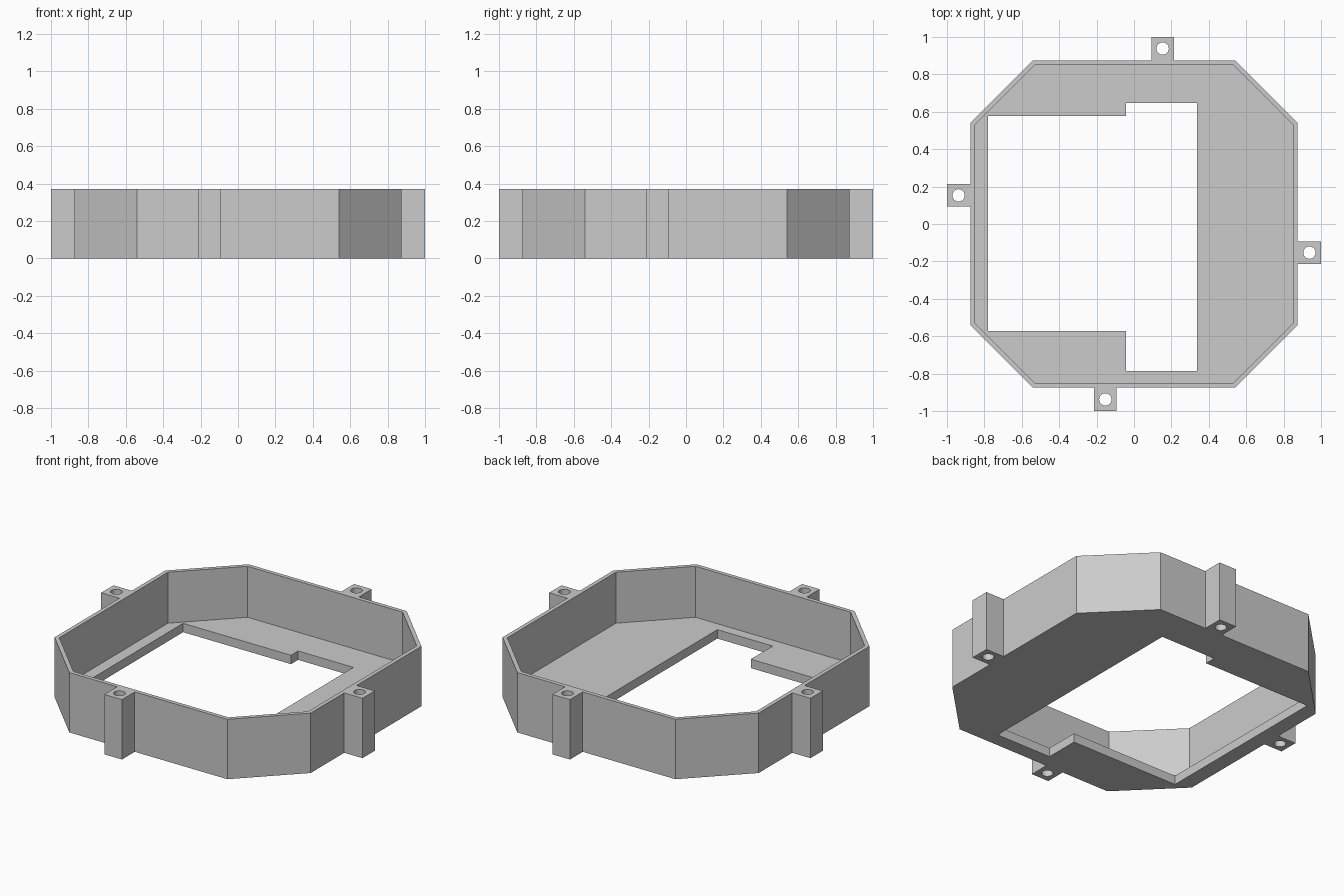
import bpy
import bmesh
from math import cos, sin, tau, pi
from mathutils import Matrix

cube = bpy.data.objects.get("Cube")
if cube:
    bpy.data.objects.remove(cube, do_unlink=True)

HEIGHT = 0.37
FLOOR = 0.055
OUTER, OUTER_CORNER = 0.875, 0.54
INNER, INNER_CORNER = 0.85, 0.53

grey = bpy.data.materials.new("light grey")
grey.use_nodes = True
grey.diffuse_color = (0.6, 0.6, 0.6, 1)
grey.node_tree.nodes["Principled BSDF"].inputs["Base Color"].default_value = (0.6, 0.6, 0.6, 1)


def prism(name, outline, bottom, top):
    """Extrude a flat outline between two heights."""
    bm = bmesh.new()
    base = bm.faces.new([bm.verts.new((x, y, bottom)) for x, y in outline])
    grown = bmesh.ops.extrude_face_region(bm, geom=[base])["geom"]
    verts = [v for v in grown if isinstance(v, bmesh.types.BMVert)]
    bmesh.ops.translate(bm, verts=verts, vec=(0, 0, top - bottom))
    bmesh.ops.recalc_face_normals(bm, faces=bm.faces)
    mesh = bpy.data.meshes.new(name)
    bm.to_mesh(mesh)
    bm.free()
    mesh.materials.append(grey)
    obj = bpy.data.objects.new(name, mesh)
    bpy.context.collection.objects.link(obj)
    return obj


def cut(obj, cutter):
    """Subtract a cutter, then discard it."""
    mod = obj.modifiers.new("cut", "BOOLEAN")
    mod.operation = "DIFFERENCE"
    mod.solver = "EXACT"
    mod.object = cutter
    bpy.context.view_layer.objects.active = obj
    bpy.ops.object.modifier_apply(modifier=mod.name)
    bpy.data.objects.remove(cutter, do_unlink=True)


def octagon(side, corner):
    quarter = [(side, -corner), (side, corner)]
    points = []
    for _ in range(4):
        points += quarter
        quarter = [(-y, x) for x, y in quarter]
    return points


# Eight-sided tray with a thin wall and floor
tray = prism("tray", octagon(OUTER, OUTER_CORNER), 0, HEIGHT)
cut(tray, prism("cavity", octagon(INNER, INNER_CORNER), FLOOR, HEIGHT + 0.1))

# Stepped opening in the floor
opening = [(-0.78, -0.573), (-0.042, -0.573), (-0.042, -0.786), (0.336, -0.786),
           (0.336, 0.647), (-0.042, 0.647), (-0.042, 0.578), (-0.78, 0.578)]
cut(tray, prism("opening", opening, -0.1, FLOOR + 0.1))

# Four full-height mounting lugs, each with a screw hole
lug_outline = [(0.093, OUTER), (0.213, OUTER), (0.213, 1), (0.093, 1)]
hole_outline = [(0.153 + 0.033 * cos(tau * i / 32), 0.938 + 0.033 * sin(tau * i / 32))
                for i in range(32)]
for turn, side in enumerate(("back", "right", "front", "left")):
    lug = prism(side + "_lug", lug_outline, 0, HEIGHT)
    cut(lug, prism("screw_hole", hole_outline, -0.1, HEIGHT + 0.1))
    lug.data.transform(Matrix.Rotation(turn * pi / 2, 4, "Z"))
    bpy.ops.object.select_all(action="DESELECT")
    lug.select_set(True)
    bpy.context.view_layer.objects.active = lug
    bpy.ops.object.shade_smooth_by_angle()
